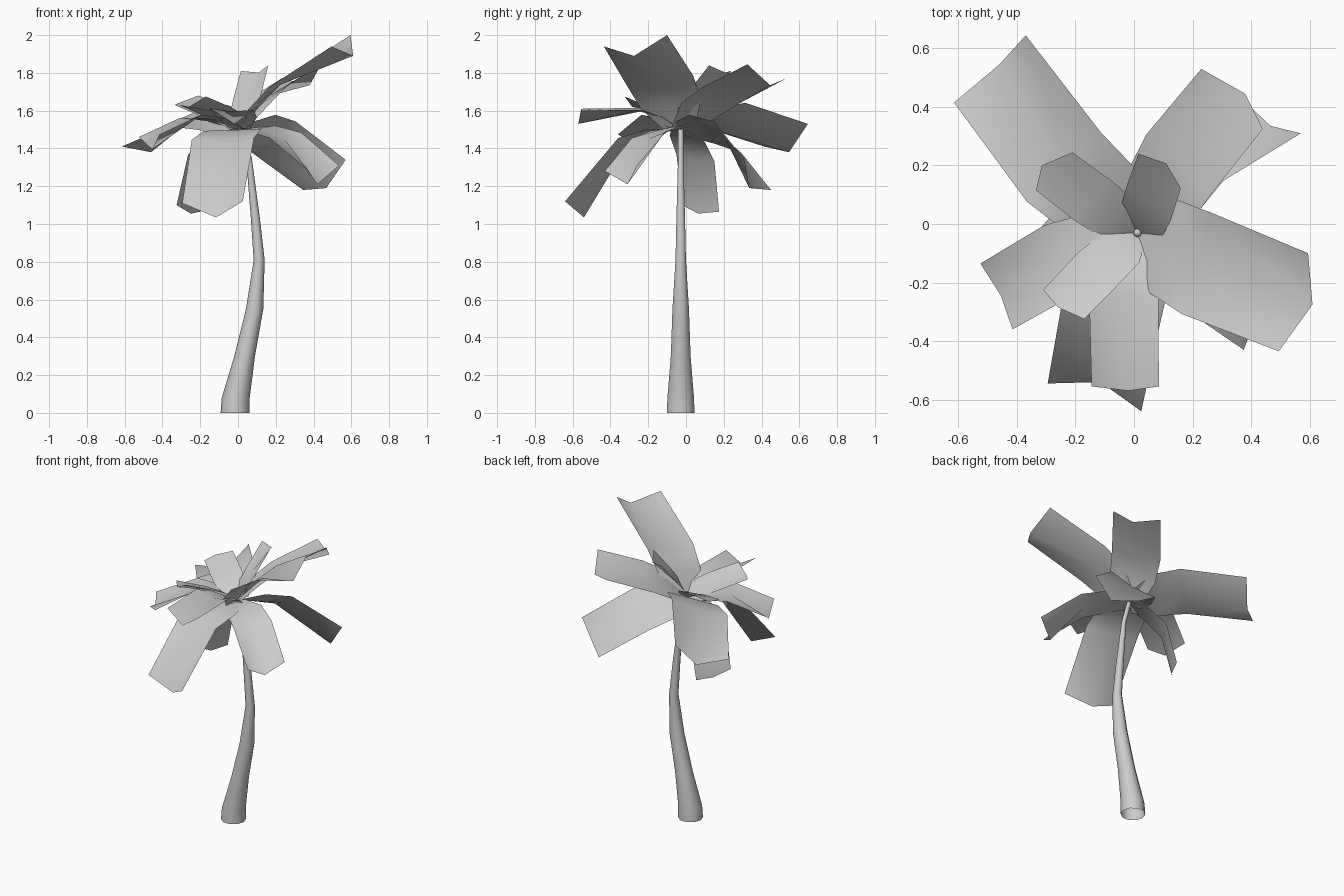
import bpy, math
from mathutils import Vector

cube = bpy.data.objects.get("Cube")
if cube:
    bpy.data.objects.remove(cube, do_unlink=True)

grey = bpy.data.materials.new("plain_grey")
grey.use_nodes = True
grey.diffuse_color = (0.6, 0.6, 0.6, 1)
grey.node_tree.nodes["Principled BSDF"].inputs["Base Color"].default_value = (0.6, 0.6, 0.6, 1)


def make_grid(name, rows, closed):
    """Skin a list of equal-length point rows with smooth quads."""
    n = len(rows[0])
    faces = []
    for r in range(len(rows) - 1):
        for i in range(n if closed else n - 1):
            j = (i + 1) % n
            faces.append((r * n + i, r * n + j, (r + 1) * n + j, (r + 1) * n + i))
    mesh = bpy.data.meshes.new(name)
    mesh.from_pydata([p for row in rows for p in row], [], faces)
    mesh.materials.append(grey)
    mesh.shade_smooth()
    obj = bpy.data.objects.new(name, mesh)
    bpy.context.collection.objects.link(obj)


# Trunk: rings along a bent, tapering path (x, z, radius)
def ring(x, z, radius, sides=10):
    return [Vector((x + radius * math.cos(a), -0.028 + radius * math.sin(a), z))
            for a in (math.tau * i / sides for i in range(sides))]


trunk_path = [(-0.015, 0, 0.077), (-0.012, 0.08, 0.074), (0.035, 0.3, 0.055),
              (0.088, 0.55, 0.046), (0.112, 0.81, 0.029), (0.092, 1.03, 0.024),
              (0.058, 1.35, 0.015), (0.012, 1.52, 0.014)]
make_grid("trunk", [ring(*p) for p in trunk_path], True)

# Fronds: centre of the bend, then left, middle and right points of the tip
ROOT = Vector((0.01, -0.03, 1.5))
fronds = {
    "back_right": ((-.24, .195, 1.58), (-.615, .415, 1.41), (-.46, .545, 1.38), (-.37, .645, 1.53)),
    "back_left_high": ((.15, .2, 1.69), (.23, .53, 1.77), (.38, .445, 1.735), (.44, .325, 1.845)),
    "back_left_low": ((.19, .22, 1.46), (.345, .45, 1.18), (.467, .335, 1.19), (.57, .31, 1.34)),
    "left_high": ((.215, -.135, 1.755), (.595, -.1, 2), (.61, -.275, 1.89), (.495, -.435, 1.94)),
    "left_low": ((.25, -.2, 1.47), (.535, -.26, 1.31), (.42, -.31, 1.21), (.375, -.43, 1.28)),
    "front_right": ((-.25, -.12, 1.57), (-.415, -.36, 1.475), (-.455, -.245, 1.395), (-.525, -.135, 1.46)),
    "front_low": ((-.08, -.31, 1.45), (.025, -.64, 1.12), (-.115, -.54, 1.035), (-.295, -.545, 1.11)),
    "front_high": ((-.035, -.24, 1.61), (.085, -.555, 1.6), (-.02, -.57, 1.53), (-.145, -.555, 1.61)),
    "right_low": ((-.2, .05, 1.35), (-.325, -.02, 1.1), (-.25, .065, 1.055), (-.2, .175, 1.065)),
    "small_back": ((-.14, .08, 1.6), (-.335, .115, 1.63), (-.315, .2, 1.64), (-.21, .245, 1.68)),
    "small_upright": ((.05, .07, 1.68), (.015, .24, 1.81), (.11, .207, 1.802), (.16, .122, 1.84)),
    "small_front": ((-.12, -.15, 1.6), (-.17, -.325, 1.675), (-.26, -.285, 1.62), (-.31, -.225, 1.63)),
}
for name, (bend, *tip) in fronds.items():
    bend = Vector(bend)
    tip = [Vector(p) for p in tip]
    centre = (tip[0] + tip[2]) / 2
    side = (tip[2] - tip[0]) / 2
    fold = tip[1] - centre

    # The crease is deep at the tip and fades towards the trunk
    def row(where, width, crease):
        return [where - side * width, where + fold * crease, where + side * width]

    near = ROOT.lerp(bend, 0.45) + Vector((0, 0, 0.02))
    rows = [row(ROOT, 0.45, 0), row(near, 0.95, 0), row(bend, 1.03, 0.2), tip]
    make_grid(name + "_frond", rows, False)

# Small bud where the fronds meet
bpy.ops.mesh.primitive_uv_sphere_add(segments=8, ring_count=6, radius=0.015, location=(0.012, -0.03, 1.52))
bud = bpy.context.object
bud.name = "crown_bud"
bud.data.materials.append(grey)
bud.data.shade_smooth()
